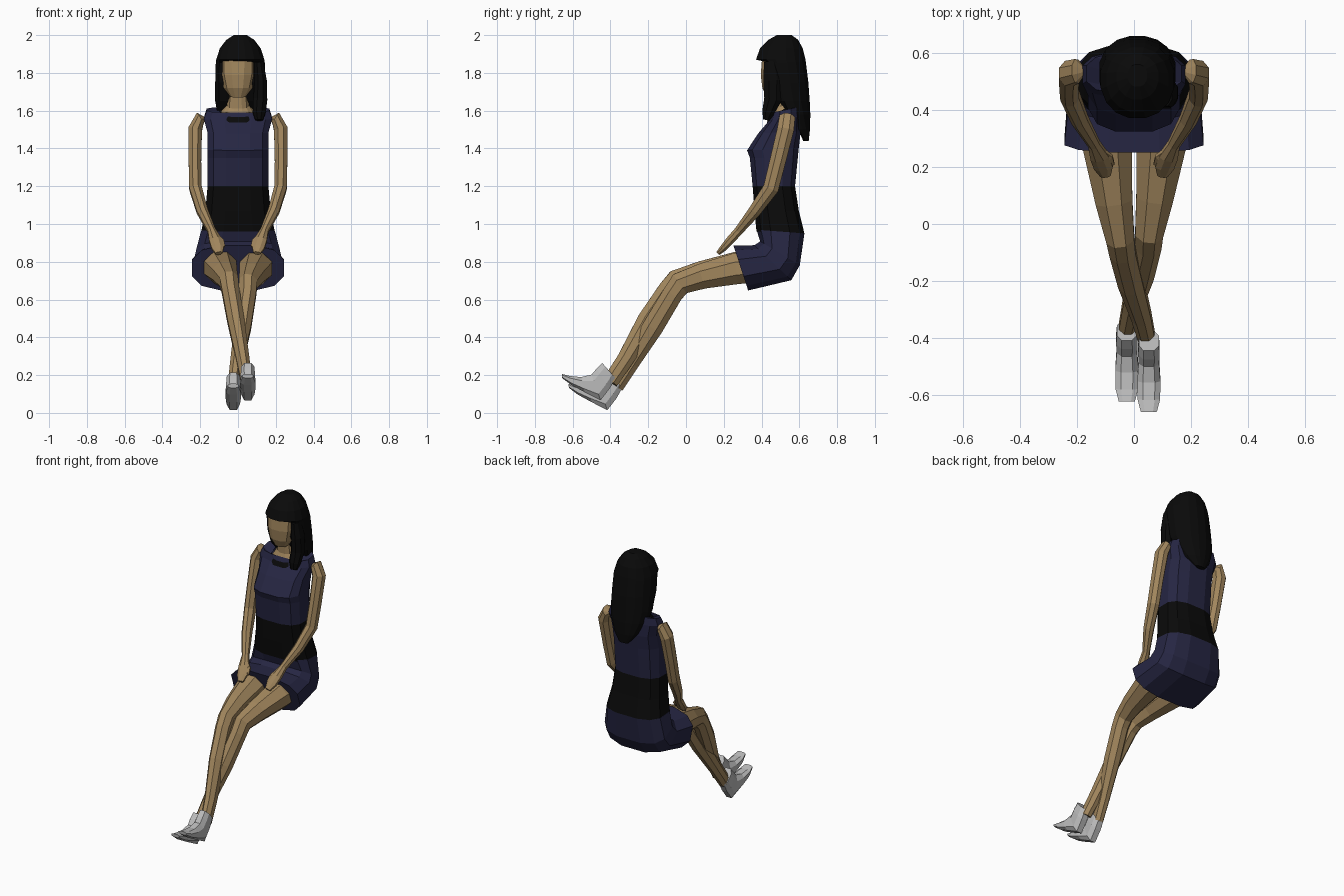
import bpy, bmesh
from math import sin, cos, pi, copysign
from mathutils import Vector

cube = bpy.data.objects.get("Cube")
if cube:
    bpy.data.objects.remove(cube)


def material(name, rgb):
    mat = bpy.data.materials.new(name)
    mat.use_nodes = True
    mat.diffuse_color = (*rgb, 1)
    mat.node_tree.nodes["Principled BSDF"].inputs["Base Color"].default_value = (*rgb, 1)
    return mat


skin = material("skin", (.36, .24, .11))
navy = material("navy cloth", (.019, .019, .055))
black = material("black", (.003, .003, .003))
grey = material("shoe grey", (.5, .5, .5))


def rounded(value, power):
    return copysign(abs(value) ** power, value)


def section(x, front, back, half_width, sides=12, power=.8, flat=None):
    """Cross-section spanning a front and a back (y, z) point."""
    f, b = Vector((x, *front)), Vector((x, *back))
    centre, half = (f + b) / 2, (b - f) / 2
    ring = []
    for i in range(sides):
        a = 2 * pi * (i + .5) / sides
        p = centre + half * rounded(sin(a), power)
        p.x += half_width * rounded(cos(a), power)
        if flat is not None:
            p.y = max(p.y, flat)
        ring.append(p)
    return ring


def skin_rings(name, rings, mat, caps=True):
    """Join successive rings of points into one faceted surface."""
    bm = bmesh.new()
    loops = [[bm.verts.new(p) for p in ring] for ring in rings]
    count = len(loops[0])
    for low, high in zip(loops, loops[1:]):
        for i in range(count):
            j = (i + 1) % count
            bm.faces.new((low[i], low[j], high[j], high[i]))
    if caps:
        bm.faces.new(loops[0])
        bm.faces.new(loops[-1])
    bmesh.ops.recalc_face_normals(bm, faces=bm.faces)
    mesh = bpy.data.meshes.new(name)
    bm.to_mesh(mesh)
    bm.free()
    mesh.materials.append(mat)
    obj = bpy.data.objects.new(name, mesh)
    bpy.context.collection.objects.link(obj)
    return obj


def limb(name, path, mat, sides=8, mirror=1):
    """Tube through (x, y, z, side radius, depth radius) stations."""
    centres = [Vector((x * mirror, y, z)) for x, y, z, _, _ in path]
    rings = []
    for k, c in enumerate(centres):
        ahead = centres[min(k + 1, len(centres) - 1)]
        behind = centres[max(k - 1, 0)]
        d = (ahead - c).normalized() + (c - behind).normalized()
        d.normalize()
        u = Vector((1, 0, 0))
        u = (u - d * u.dot(d)).normalized()
        v = d.cross(u)
        _, _, _, ru, rv = path[k]
        angles = [2 * pi * (i + .5) / sides for i in range(sides)]
        rings.append([c + u * ru * cos(a) + v * rv * sin(a) for a in angles])
    return skin_rings(name, rings, mat)


# Sleeveless bodice, ending in a tilted neck opening
skin_rings("bodice", [
    section(0, (.35, 1.2), (.58, 1.2), .165, power=.7),
    section(0, (.335, 1.35), (.595, 1.35), .165, power=.7),
    section(0, (.32, 1.39), (.6, 1.4), .165, power=.7),
    section(0, (.38, 1.48), (.61, 1.49), .165, power=.7),
    section(0, (.44, 1.55), (.605, 1.57), .185, power=.7),
    section(0, (.455, 1.59), (.6, 1.62), .17, power=.7),
    section(0, (.435, 1.545), (.585, 1.625), .1)], navy, caps=False)

# Wide waistband
skin_rings("waistband", [
    section(0, (.37, .96), (.63, .95), .2, power=.7),
    section(0, (.36, 1.07), (.6, 1.07), .177, power=.7),
    section(0, (.35, 1.2), (.58, 1.2), .165, power=.7)], black)

# Seated skirt turning from the hips towards the knees
skin_rings("skirt", [
    section(0, (.37, .97), (.63, .95), .2, power=.7),
    section(0, (.39, .91), (.605, .78), .225, power=.7),
    section(0, (.36, .89), (.56, .7), .235, power=.75),
    section(0, (.25, .89), (.33, .645), .25, power=.75)], navy)

# Neckline trim, neck and head
skin_rings("collar", [
    section(0, (.425, 1.535), (.59, 1.615), .107),
    section(0, (.438, 1.565), (.578, 1.64), .09)], black, caps=False)
skin_rings("neck", [
    section(0, (.44, 1.55), (.575, 1.625), .09),
    section(0, (.465, 1.61), (.565, 1.65), .06),
    section(0, (.46, 1.72), (.56, 1.72), .052)], skin)
skin_rings("head", [
    section(0, (.425, 1.67), (.5, 1.68), .042),
    section(0, (.402, 1.72), (.56, 1.72), .078),
    section(0, (.393, 1.79), (.6, 1.79), .096),
    section(0, (.4, 1.88), (.61, 1.88), .1)], skin)

# Long hair: dome and fringe, then a curtain open at the face
hair_rows = [
    (2, .48, .56, .035, None), (1.975, .435, .595, .075, None),
    (1.93, .39, .62, .11, None), (1.87, .368, .635, .13, None),
    (1.855, .38, .637, .132, .44), (1.75, .4, .65, .135, .44),
    (1.65, .43, .657, .135, .49), (1.58, .48, .66, .122, .55),
    (1.5, .56, .657, .085, .595), (1.44, .62, .65, .035, .62)]
skin_rings("hair", [
    section(.012, (f, z), (b, z), w, sides=16, power=.95, flat=flat)
    for z, f, b, w, flat in hair_rows], black)
limb("hair_front_lock", [
    (.11, .45, 1.86, .025, .04), (.12, .46, 1.76, .035, .055),
    (.118, .46, 1.66, .04, .05), (.112, .435, 1.59, .037, .035),
    (.112, .425, 1.55, .022, .018)], black)

# Arms reaching down to the lap
for side, mirror in (("left", 1), ("right", -1)):
    limb(side + "_arm", [
        (.165, .535, 1.56, .025, .04), (.2, .535, 1.56, .035, .045),
        (.227, .527, 1.5, .04, .048), (.228, .485, 1.33, .036, .046),
        (.225, .45, 1.19, .036, .045), (.19, .365, 1.07, .032, .036),
        (.14, .28, .965, .023, .025), (.12, .235, .915, .036, .024),
        (.107, .2, .875, .036, .02), (.1, .17, .845, .02, .012)], skin, mirror=mirror)
    limb(side + "_thumb", [
        (.12, .26, .945, .012, .014), (.085, .235, .91, .013, .013),
        (.075, .21, .88, .008, .008)], skin, sides=6, mirror=mirror)

# Legs crossing at the shins, the right one in front
limb("right_leg", [
    (-.1, .42, .78, .09, .085), (-.093, .27, .77, .093, .09),
    (-.07, .08, .735, .07, .073), (-.048, -.05, .697, .053, .066),
    (-.04, -.095, .65, .05, .058), (-.012, -.2, .49, .048, .062),
    (.025, -.32, .285, .038, .048), (.045, -.4, .165, .032, .045)], skin)
limb("left_leg", [
    (.1, .42, .775, .09, .085), (.095, .27, .765, .093, .09),
    (.072, .09, .725, .07, .073), (.053, -.03, .685, .053, .066),
    (.05, -.07, .63, .05, .058), (.025, -.175, .455, .048, .06),
    (-.008, -.29, .265, .036, .046), (-.025, -.37, .14, .032, .043)], skin)


def shoe(name, x, dy, dz):
    """Low shoe with its toe pointing up and forward."""
    rows = [(-.41, .215, -.335, .13, .037), (-.44, .185, -.365, .075, .04),
            (-.465, .155, -.415, .01, .038), (-.52, .14, -.5, .055, .043),
            (-.58, .145, -.572, .095, .042), (-.622, .155, -.62, .132, .03)]
    skin_rings(name, [
        section(x, (fy + dy, fz + dz), (by + dy, bz + dz), w, sides=8, power=.75)
        for fy, fz, by, bz, w in rows], grey)


shoe("left_shoe", -.025, 0, 0)
shoe("right_shoe", .052, -.036, .052)
